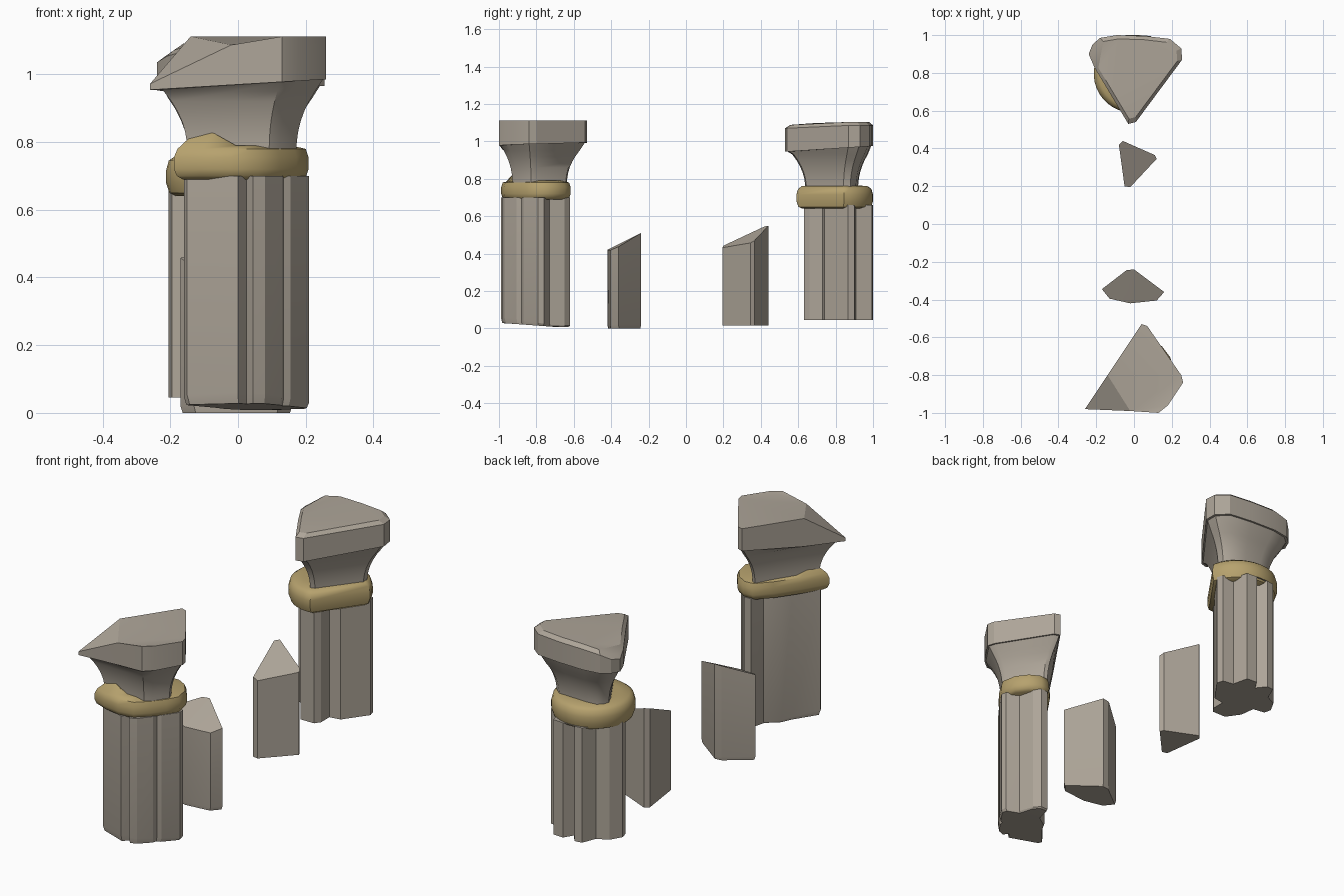
import bpy, bmesh, math


def material(name, rgb):
    m = bpy.data.materials.new(name)
    m.diffuse_color = (*rgb, 1)
    return m


STONE = material("warm_grey_stone", (0.42, 0.375, 0.315))
GOLD = material("dull_gold", (0.47, 0.36, 0.155))


def loft(name, outline, sections, centre, mat, angle=25):
    """Stack scaled copies of an outline; z is a number or a function of x, y."""
    bm = bmesh.new()
    rings = []
    for scale, z in sections:
        ring = []
        for px, py in outline:
            x = centre[0] + (px - centre[0]) * scale
            y = centre[1] + (py - centre[1]) * scale
            ring.append(bm.verts.new((x, y, z(px, py) if callable(z) else z)))
        rings.append(ring)
    n = len(outline)
    for a, b in zip(rings, rings[1:]):
        for i in range(n):
            j = (i + 1) % n
            bm.faces.new((a[i], a[j], b[j], b[i]))
    caps = [bm.faces.new(rings[0][::-1]), bm.faces.new(rings[-1])]
    bmesh.ops.triangulate(bm, faces=caps)
    bmesh.ops.recalc_face_normals(bm, faces=bm.faces[:])
    me = bpy.data.meshes.new(name)
    bm.to_mesh(me)
    bm.free()
    me.materials.append(mat)
    for p in me.polygons:
        p.use_smooth = True
    me.set_sharp_from_angle(angle=math.radians(angle))
    ob = bpy.data.objects.new(name, me)
    bpy.context.collection.objects.link(ob)
    return ob


def clamp(v):
    return max(0.0, min(1.0, v))


def neck_sections(z0, z1, s0, s1):
    """Concave flare from the collar up to the slab."""
    out = []
    for i in range(7):
        t = i / 6
        out.append((s0 + (s1 - s0) * t ** 2.2, z0 + (z1 - z0) * t))
    return out


# ---- front column: fluted shaft with a tilted broken base
front_shaft = [(-0.16, -0.91), (-0.15, -0.93), (0.00, -0.99), (0.025, -0.955), (0.045, -0.985),
               (0.08, -0.97), (0.13, -0.905), (0.135, -0.88), (0.155, -0.87), (0.21, -0.79),
               (0.205, -0.76), (0.14, -0.73), (0.12, -0.65), (0.09, -0.62), (0.05, -0.62),
               (0.03, -0.70), (-0.04, -0.75), (-0.07, -0.80)]
loft("front_shaft", front_shaft,
     [(0.96, lambda x, y: 0.008 + 0.02 * clamp((-0.7 - y) / 0.28)),
      (1, lambda x, y: 0.015 + 0.045 * clamp((-0.7 - y) / 0.28)), (1, 0.70)],
     (0.03, -0.81), STONE)

# front collar, broken open towards the front left
front_collar = [(-0.185, -0.94), (-0.11, -0.97), (-0.02, -0.985), (0.06, -0.97), (0.12, -0.915),
                (0.17, -0.85), (0.205, -0.79), (0.19, -0.71), (0.145, -0.65), (0.09, -0.62),
                (0.04, -0.625), (-0.03, -0.70), (-0.11, -0.815)]


def collar_top(x, y):
    return 0.79 + 0.04 * clamp((-0.02 - x) / 0.1) * clamp((-0.85 - y) / 0.08)


loft("front_collar", front_collar,
     [(0.9, 0.69), (0.98, 0.70), (1.02, 0.72), (1.02, 0.755), (0.97, 0.78), (0.72, collar_top)],
     (0.03, -0.81), GOLD, 40)

# front capital: flared neck and chipped slab
front_cap = [(-0.26, -0.98), (-0.02, -0.99), (0.13, -1.0), (0.18, -0.96), (0.26, -0.84),
             (0.25, -0.80), (0.07, -0.54), (0.04, -0.53), (-0.14, -0.80)]
slab_low = lambda x, y: 0.97 + 0.06 * x + 0.02 * clamp((y + 0.8) / 0.27)
slab_high = lambda x, y: 1.112 - 0.115 * clamp((-0.11 - x) / 0.15) * clamp((-0.8 - y) / 0.15) \
    - 0.025 * clamp((0.1 - x) / 0.1) * clamp((-0.9 - y) / 0.08)
loft("front_neck", front_cap,
     neck_sections(0.77, 0.95, 0.62, 0.86) + [(0.96, slab_low)], (0.03, -0.81), STONE, 35)
loft("front_slab", front_cap,
     [(0.95, slab_low), (1, slab_low), (1, slab_high)], (0.03, -0.81), STONE, 20)

# ---- back column: fluted shaft standing slightly higher
back_shaft = [(-0.205, 0.83), (-0.195, 0.79), (-0.13, 0.78), (-0.12, 0.70), (-0.07, 0.63),
              (0.01, 0.63), (0.03, 0.66), (0.03, 0.73), (0.09, 0.74), (0.18, 0.865),
              (0.17, 0.90), (0.11, 0.91), (0.09, 0.995), (0.03, 1.0), (0.0, 0.95),
              (-0.04, 1.0), (-0.08, 0.995), (-0.11, 0.92), (-0.17, 0.89)]
loft("back_shaft", back_shaft, [(1, 0.045), (1, 0.66)], (0, 0.81), STONE)

# back collar: round ring cut off along a chord
arc = [math.radians(14 + 262 * i / 28) for i in range(29)]
back_collar = [(-0.008 + 0.205 * math.cos(a), 0.795 + 0.205 * math.sin(a)) for a in arc]
loft("back_collar", back_collar,
     [(0.85, 0.64), (0.95, 0.65), (1, 0.68), (1.0, 0.715), (0.96, 0.745), (0.86, 0.76),
      (0.6, 0.765)], (-0.008, 0.795), GOLD, 40)

# back capital
back_cap = [(-0.24, 0.90), (-0.22, 0.95), (-0.18, 0.985), (-0.09, 1.0), (0.06, 0.995),
            (0.19, 0.98), (0.25, 0.93), (0.255, 0.87), (0.01, 0.54), (-0.03, 0.53),
            (-0.12, 0.68), (-0.21, 0.83)]
low = lambda x, y: 0.945 + 0.03 * clamp((y - 0.55) / 0.45)
high = lambda x, y: 1.07 + 0.015 * clamp((y - 0.55) / 0.2) - 0.05 * clamp((-0.16 - x) / 0.08)
loft("back_neck", back_cap,
     neck_sections(0.74, 0.93, 0.6, 0.86) + [(0.95, low)], (0, 0.80), STONE, 35)
loft("back_slab", back_cap,
     [(0.94, low), (1, low), (1, high), (0.9, lambda x, y: high(x, y) + 0.018)],
     (0, 0.80), STONE, 20)

# ---- loose shards standing between the columns
loft("front_shard", [(-0.17, -0.345), (-0.13, -0.395), (-0.02, -0.42), (0.12, -0.405),
                     (0.16, -0.36), (0.0, -0.24), (-0.04, -0.245)],
     [(0.96, 0), (1, 0.02), (1, lambda x, y: 0.42 + 0.5 * (y + 0.42) - 0.08 * max(x, 0))],
     (0, -0.34), STONE)
loft("back_shard", [(-0.08, 0.42), (-0.06, 0.44), (0.11, 0.365), (0.12, 0.345),
                    (-0.02, 0.195), (-0.05, 0.20)],
     [(1, 0.015), (1, lambda x, y: 0.435 + 0.43 * (y - 0.19) - 0.28 * (x + 0.04))],
     (0, 0.33), STONE)
